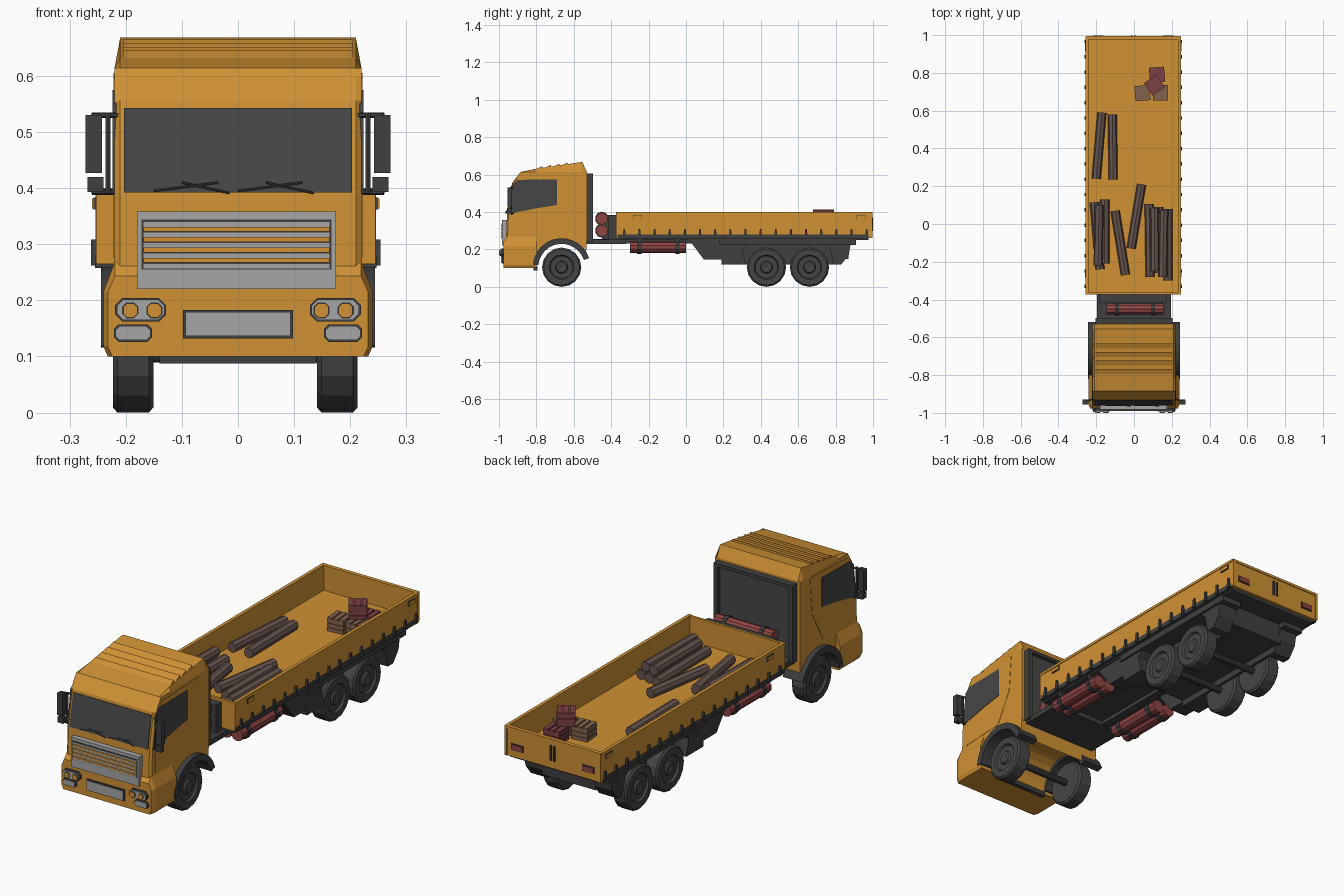
import bpy, bmesh, math
from mathutils import Vector, Matrix

if "Cube" in bpy.data.objects:
    bpy.data.objects.remove(bpy.data.objects["Cube"])


def material(name, r, g, b):
    m = bpy.data.materials.new(name)
    m.diffuse_color = (r, g, b, 1)
    m.use_nodes = True
    m.node_tree.nodes["Principled BSDF"].inputs["Base Color"].default_value = m.diffuse_color
    return m


ORANGE = material("orange paint", 0.63, 0.285, 0.034)
DARK = material("dark plastic", 0.05, 0.05, 0.05)
RUBBER = material("rubber", 0.06, 0.06, 0.06)
GLASS = material("tinted glass", 0.062, 0.062, 0.062)
GREY = material("light grey", 0.38, 0.38, 0.38)
RED = material("tank red", 0.27, 0.06, 0.055)
LOG = material("log bark", 0.14, 0.092, 0.08)
WOOD = material("crate wood", 0.22, 0.125, 0.072)
CRATE_RED = material("crate red", 0.20, 0.05, 0.058)


def finish(name, bm, *mats):
    bmesh.ops.recalc_face_normals(bm, faces=bm.faces)
    me = bpy.data.meshes.new(name)
    bm.to_mesh(me)
    bm.free()
    for m in mats:
        me.materials.append(m)
    ob = bpy.data.objects.new(name, me)
    bpy.context.collection.objects.link(ob)
    return ob


def loft(name, rings, mat):
    """Skin a row of equal-length point rings and cap both ends."""
    bm = bmesh.new()
    vs = [[bm.verts.new(p) for p in ring] for ring in rings]
    n = len(vs[0])
    for a, b in zip(vs, vs[1:]):
        for i in range(n):
            j = (i + 1) % n
            bm.faces.new((a[i], a[j], b[j], b[i]))
    bm.faces.new(vs[0])
    bm.faces.new(vs[-1])
    return finish(name, bm, mat)


def prism_x(name, pts, x0, x1, mat):
    return loft(name, [[(x, y, z) for y, z in pts] for x in (x0, x1)], mat)


def box(name, x0, x1, y0, y1, z0, z1, mat, rot=0):
    bm = bmesh.new()
    m = (Matrix.Translation(((x0 + x1) / 2, (y0 + y1) / 2, (z0 + z1) / 2))
         @ Matrix.Rotation(rot, 4, 'Z')
         @ Matrix.Diagonal((abs(x1 - x0), abs(y1 - y0), abs(z1 - z0), 1)))
    bmesh.ops.create_cube(bm, size=1, matrix=m)
    return finish(name, bm, mat)


def rod(name, a, b, r, n, mat):
    a, b = Vector(a), Vector(b)
    bm = bmesh.new()
    q = (b - a).to_track_quat('Z', 'Y').to_matrix().to_4x4()
    bmesh.ops.create_cone(bm, cap_ends=True, segments=n, radius1=r, radius2=r,
                          depth=(b - a).length, matrix=Matrix.Translation((a + b) / 2) @ q)
    return finish(name, bm, mat)


def octagon(name, x0, x1, z0, z1, c, y0, y1, mat):
    """Plate with clipped corners, facing along y."""
    x0, x1 = min(x0, x1), max(x0, x1)
    p = [(x0 + c, z0), (x1 - c, z0), (x1, z0 + c), (x1, z1 - c),
         (x1 - c, z1), (x0 + c, z1), (x0, z1 - c), (x0, z0 + c)]
    return loft(name, [[(x, y, z) for x, z in p] for y in (y0, y1)], mat)


def arc(cy, cz, r, a0, a1, n):
    return [(cy + r * math.cos(math.radians(a0 + (a1 - a0) * i / n)),
             cz + r * math.sin(math.radians(a0 + (a1 - a0) * i / n))) for i in range(n + 1)]


# Upper cab: side profile with clipped front corners and roof edges
prof = [(-.53, .24), (-.963, .24), (-.957, .39), (-.929, .556), (-.897, .598),
        (-.885, .614), (-.81, .63), (-.555, .668), (-.53, .615)]
side = [(y + .008 if y < -.9 else y, min(z, .614)) for y, z in prof]
loft("cab", [[(x, y, z) for y, z in p] for x, p in
             ((-.22, side), (-.21, prof), (.21, prof), (.22, side))], ORANGE)
for i in range(4):
    y = -.81 + i * .045
    z = .63 + (y + .81) * .149
    prism_x("roof_rib", [(y, z - .005), (y + .042, z + .015), (y + .044, z)], -.205, .205, ORANGE)


# Bumper with sloping shoulders
def bumper_ring(y, w, top):
    half = [(w - .008, .1), (w, .118), (w, .215), (.219, top)]
    return [(x, y, z) for x, z in half] + [(-x, y, z) for x, z in reversed(half)]


loft("bumper", [bumper_ring(-.977, .232, .243), bumper_ring(-.955, .24, .27),
                bumper_ring(-.80, .24, .27)], ORANGE)
arch = arc(-.665, .105, .14, 172, 22, 10)
prism_x("lower_cab", [(-.83, .27), (-.83, .1), (-.805, .1)] + arch + [(-.53, .27)], -.22, .22, ORANGE)

# Windshield and wipers
prism_x("windshield", [(-.961, .392), (-.934, .543), (-.92, .543), (-.95, .392)], -.203, .203, GLASS)
for x in (-.15, 0):
    rod("wiper", (x, -.962, .395), (x + .115, -.961, .41), .002, 6, DARK)
    rod("wiper_arm", (x + .05, -.961, .41), (x + .135, -.964, .391), .002, 6, DARK)

# Grille with alternating slats
box("grille_frame", -.18, .175, -.983, -.95, .22, .358, GREY)
box("grille_recess", -.172, .167, -.985, -.96, .255, .344, DARK)
for i in range(4):
    z = .267 + i * .0185
    box("grille_slat", -.168, .163, -.987, -.97, z - .0105, z - .002, GREY)
    box("grille_orange_slat", -.168, .163, -.99, -.97, z, z + .0085, ORANGE)
box("grille_slat", -.168, .163, -.987, -.97, .331, .340, GREY)

# Number plate and lights
box("plate_surround", -.098, .098, -.985, -.96, .132, .183, DARK)
box("plate", -.094, .094, -.989, -.97, .136, .179, GREY)
for s in (-1, 1):
    octagon("headlight_rim", s * .128, s * .219, .162, .204, .013, -.99, -.96, DARK)
    octagon("headlight", s * .131, s * .216, .165, .201, .011, -.995, -.96, GREY)
    for x in (.149, .192):
        octagon("lamp_rim", s * (x - .0145), s * (x + .0145), .1675, .1965, .008, -.997, -.96, DARK)
        octagon("lamp", s * (x - .0125), s * (x + .0125), .1695, .1945, .0065, -1, -.96, ORANGE)
    octagon("fog_rim", s * .153, s * .221, .126, .157, .008, -.985, -.95, DARK)
    octagon("fog_light", s * .156, s * .218, .129, .154, .007, -.99, -.95, GREY)

    # Doors and side windows
    prism_x("door", [(-.93, .275), (-.70, .285), (-.62, .43), (-.605, .605), (-.88, .595), (-.93, .50)],
            s * .21, s * .2215, ORANGE)
    prism_x("side_window", [(-.945, .39), (-.925, .55), (-.90, .572), (-.69, .575), (-.69, .437), (-.80, .42)],
            s * .21, s * .2235, GLASS)

    # Mirrors
    box("mirror", s * .242, s * .272, -.955, -.93, .427, .53, DARK)
    box("small_mirror", s * .24, s * .268, -.955, -.93, .393, .42, DARK)
    rod("mirror_post", (s * .232, -.935, .39), (s * .232, -.935, .535), .005, 6, DARK)
    for z in (.393, .53):
        rod("mirror_bracket", (s * .21, -.925, z), (s * .26, -.937, z), .005, 6, DARK)

    # Front wheel arch
    prism_x("front_fender", arc(-.665, .105, .155, 175, 18, 12) + arc(-.665, .105, .125, 18, 175, 12),
            s * .14, s * .244, DARK)

# Rear cab panel, chassis and axles
box("cab_back_panel", -.195, .195, -.535, -.515, .25, .60, GLASS)
for s in (-1, 1):
    box("back_panel_side", s * .185, s * .205, -.535, -.497, .24, .605, DARK)
    box("frame_rail", s * .08, s * .12, -.52, .86, .232, .255, DARK)
box("back_panel_top", -.2, .2, -.535, -.497, .59, .605, DARK)
box("chassis_deck", -.195, .195, -.54, -.32, .228, .252, DARK)
box("cross_bar", -.14, .14, -.815, -.795, .087, .11, DARK)
box("bed_bracket", -.18, .18, -.415, -.37, .25, .385, DARK)
box("bed_underside", -.235, .235, -.365, .975, .25, .272, DARK)
box("rear_chassis", -.14, .14, .19, .87, .15, .25, DARK)


# Wheels: turned profile around the x axis
def wheel(y, s):
    pts = [(.146, 0), (.146, .096), (.154, .105), (.21, .105), (.218, .096), (.218, .066),
           (.208, .06), (.208, .034), (.216, .028), (.216, .014), (.212, 0)]
    bm = bmesh.new()
    vs = [bm.verts.new((s * x - .005, y, .105 + r)) for x, r in pts]
    es = [bm.edges.new(e) for e in zip(vs, vs[1:])]
    bmesh.ops.spin(bm, geom=vs + es, cent=(0, y, .105), axis=(1, 0, 0),
                   angle=math.tau, steps=16, use_duplicate=False)
    bmesh.ops.remove_doubles(bm, verts=bm.verts, dist=.0005)
    finish("wheel", bm, RUBBER)


for y in (-.665, .43, .66):
    rod("axle", (-.16, y, .105), (.15, y, .105), .016, 10, DARK)
    for s in (-1, 1):
        wheel(y, s)

for s in (-1, 1):
    # Rear mudguards
    prism_x("guard_front", [(.01, .26), (.095, .147), (.19, .147), (.19, .12), (.32, .12), (.30, .20), (.36, .26)],
            s * .135, s * .225, DARK)
    prism_x("guard_rear", [(.70, .26), (.77, .20), (.79, .12), (.83, .12), (.87, .17), (.885, .26)],
            s * .135, s * .225, DARK)
    prism_x("guard_back_plate", [(.19, .26), (.19, .12), (.83, .12), (.87, .17), (.885, .26)],
            s * .13, s * .143, DARK)
    box("guard_top", s * .13, s * .235, .18, .91, .225, .255, DARK)

    # Side tanks with straps
    for x in (.145, .205):
        rod("side_tank", (s * x, -.30, .212), (s * x, 0, .212), .031, 10, RED)
        for y in (-.25, -.045):
            rod("tank_strap", (s * x, y - .011, .212), (s * x, y + .011, .212), .036, 10, DARK)
    for y in (-.25, -.045):
        box("tank_hanger", s * .12, s * .23, y - .011, y + .011, .215, .255, DARK)

# Tanks behind the cab
for z in (.30, .365):
    rod("cab_tank", (-.145, -.45, z), (.155, -.45, z), .032, 10, RED)
    for x in (-.09, .10):
        rod("cab_tank_strap", (x - .01, -.45, z), (x + .01, -.45, z), .037, 10, DARK)
for x in (-.09, .10):
    box("tank_support", x - .01, x + .01, -.45, -.38, .25, .385, DARK)

# Cargo bed
box("bed_floor", -.245, .245, -.37, .99, .264, .282, ORANGE)
for s in (-1, 1):
    box("bed_side", s * .236, s * .249, -.372, .99, .272, .398, ORANGE)
    box("bed_lip", s * .236, s * .252, -.374, .992, .388, .40, ORANGE)
    for i in range(17):
        y = -.33 + i * .081
        prism_x("bed_clip", [(y - .009, .262), (y + .009, .262), (y + .004, .308), (y - .004, .308)],
                s * .238, s * .258, DARK)
    box("bed_skirt", s * .22, s * .251, -.365, .975, .258, .28, DARK)
    for y in (-.26, .935):
        box("side_latch_frame", s * .245, s * .2535, y - .024, y + .024, .362, .383, DARK)
        box("side_latch", s * .245, s * .256, y - .022, y + .022, .364, .381, ORANGE)
    # Tail lights and latches
    box("tail_light_rim", s * .154, s * .216, .98, .996, .295, .325, DARK)
    box("tail_light", s * .157, s * .213, .98, .999, .298, .322, RED)
    box("tail_latch", s * .006, s * .013, .98, 1, .30, .37, DARK)
    box("tail_edge", s * .238, s * .25, .98, .996, .262, .398, ORANGE)
box("bed_front", -.249, .249, -.374, -.361, .265, .398, ORANGE)
box("tailgate", -.249, .249, .979, .992, .262, .398, ORANGE)
box("tailgate_top", -.249, .249, .977, .996, .388, .40, ORANGE)
for ob in bpy.data.objects:
    if ob.name.startswith(("bed", "tail", "side_latch")):
        ob.location.x = -.004

# Logs: start x, y, end x, y, height
for x0, y0, x1, y1, z in (
        (-.17, .59, -.20, .24, .306), (-.115, .58, -.11, .235, .306),
        (-.21, .115, -.18, -.24, .306), (-.155, .13, -.155, -.21, .306), (-.185, .10, -.19, -.22, .347),
        (-.10, .07, -.045, -.27, .306), (.04, .21, -.015, -.13, .306),
        (.08, .105, .085, -.28, .306), (.13, .09, .132, -.26, .306), (.18, .08, .18, -.30, .306),
        (.108, .085, .11, -.25, .347), (.158, .075, .152, -.28, .347)):
    rod("log", (x0, y0, z), (x1, y1, z), .024, 8, LOG)

# Crates with raised slats
for x, y, z, rot, mat in ((.045, .693, .282, .08, WOOD), (.14, .695, .282, 0, WOOD),
                          (.122, .79, .282, .08, CRATE_RED), (.108, .735, .348, .6, CRATE_RED)):
    box("crate", x - .037, x + .037, y - .037, y + .037, z, z + .06, mat, rot)
    for k in range(3):
        h = z + .002 + k * .0205
        box("crate_slat", x - .04, x + .04, y - .04, y + .04, h, h + .016, mat, rot)
    for dx in (-.028, 0, .028):
        cx, cy = x + dx * math.cos(rot), y + dx * math.sin(rot)
        box("crate_lid_slat", cx - .011, cx + .011, cy - .04, cy + .04, z + .055, z + .066, mat, rot)
